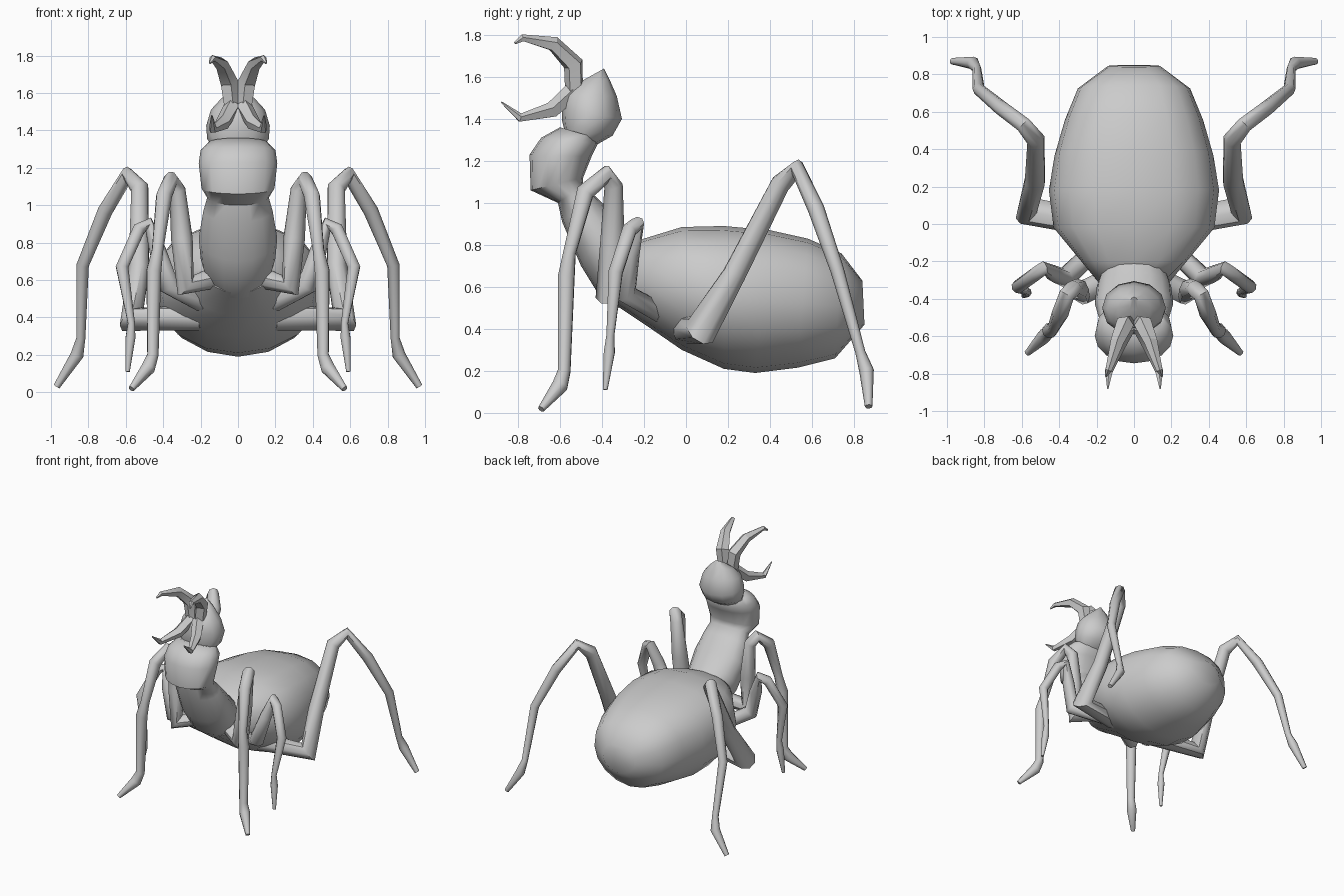
import bpy, bmesh, math
from mathutils import Vector


def skin_rings(name, rings, mirror=False, angle=50):
    """Skin a list of closed point rings, cap both ends, shade smooth."""
    bm = bmesh.new()
    loops = [[bm.verts.new(p) for p in r] for r in rings]
    n = len(loops[0])
    for a, b in zip(loops, loops[1:]):
        for i in range(n):
            j = (i + 1) % n
            bm.faces.new((a[i], a[j], b[j], b[i]))
    bm.faces.new(loops[0])
    bm.faces.new(loops[-1])
    bmesh.ops.recalc_face_normals(bm, faces=bm.faces)
    me = bpy.data.meshes.new(name)
    bm.to_mesh(me)
    bm.free()
    ob = bpy.data.objects.new(name, me)
    bpy.context.collection.objects.link(ob)
    bpy.ops.object.select_all(action='DESELECT')
    ob.select_set(True)
    bpy.context.view_layer.objects.active = ob
    bpy.ops.object.shade_smooth_by_angle(angle=math.radians(angle))
    if mirror:
        ob.modifiers.new("Mirror", 'MIRROR').use_mirror_merge = False
    return ob


def body(name, sections, sides=16, boxy=2.0):
    """Sections: back point (y, z), belly point (y, z), half width."""
    rings = []
    for ty, tz, by, bz, w in sections:
        top, bot = Vector((0, ty, tz)), Vector((0, by, bz))
        mid, half = (top + bot) / 2, (top - bot) / 2
        ring = []
        for i in range(sides):
            a = 2 * math.pi * i / sides
            c, s = math.cos(a), math.sin(a)
            e = 2 / boxy if s > 0 else 1.0
            x = math.copysign(abs(c) ** e, c) * w
            h = math.copysign(abs(s) ** e, s)
            ring.append(mid + half * h + Vector((x, 0, 0)))
        rings.append(ring)
    return skin_rings(name, rings)


def limb(name, path, sides=8, angle=50):
    """Mirrored tapering tube; path points are (x, y, z, radius)."""
    pts = [Vector(p[:3]) for p in path]
    rings, u = [], None
    for i, p in enumerate(pts):
        d_in = (p - pts[max(i - 1, 0)]).normalized()
        d_out = (pts[min(i + 1, len(pts) - 1)] - p).normalized()
        t = (d_in + d_out).normalized()
        ref = u if u else t.orthogonal()
        u = (ref - t * ref.dot(t)).normalized()
        v = t.cross(u)
        r = path[i][3]
        rings.append([p + (u * math.cos(k * math.tau / sides)
                           + v * math.sin(k * math.tau / sides)) * r
                      for k in range(sides)])
    return skin_rings(name, rings, mirror=True, angle=angle)


# Swollen abdomen
body("abdomen", [
    (0.84, 0.63, 0.85, 0.42, 0.14),
    (0.74, 0.76, 0.71, 0.26, 0.30),
    (0.58, 0.83, 0.53, 0.215, 0.37),
    (0.40, 0.87, 0.33, 0.19, 0.425),
    (0.18, 0.89, 0.18, 0.21, 0.455),
    (-0.02, 0.885, -0.02, 0.30, 0.43),
    (-0.20, 0.83, -0.18, 0.41, 0.29),
    (-0.26, 0.80, -0.36, 0.53, 0.19)], boxy=2.5)

# Upright waist and chest
body("thorax", [
    (-0.18, 0.80, -0.32, 0.50, 0.17),
    (-0.26, 0.86, -0.42, 0.57, 0.20),
    (-0.35, 0.95, -0.50, 0.70, 0.21),
    (-0.43, 1.03, -0.59, 0.91, 0.185),
    (-0.49, 1.08, -0.61, 1.00, 0.165),
    (-0.49, 1.12, -0.74, 1.06, 0.195),
    (-0.45, 1.22, -0.745, 1.23, 0.21),
    (-0.42, 1.28, -0.69, 1.31, 0.20),
    (-0.43, 1.31, -0.60, 1.36, 0.16)], boxy=2.3)

# Head with a pointed crown
body("head", [
    (-0.42, 1.28, -0.58, 1.35, 0.14),
    (-0.35, 1.32, -0.59, 1.39, 0.165),
    (-0.305, 1.40, -0.59, 1.45, 0.17),
    (-0.33, 1.51, -0.58, 1.51, 0.145),
    (-0.365, 1.59, -0.54, 1.55, 0.09),
    (-0.39, 1.64, -0.48, 1.59, 0.025)], sides=12)

# Two pairs of curved jaws
limb("upper_jaw", [
    (0.03, -0.53, 1.51, 0.045), (0.05, -0.535, 1.66, 0.05),
    (0.09, -0.63, 1.755, 0.038), (0.135, -0.78, 1.785, 0.018),
    (0.15, -0.815, 1.76, 0.006)], sides=5, angle=30)
limb("lower_jaw", [
    (0.03, -0.54, 1.53, 0.045), (0.08, -0.64, 1.44, 0.04),
    (0.135, -0.79, 1.405, 0.022), (0.14, -0.88, 1.48, 0.004)],
    sides=5, angle=30)

# Legs
limb("front_leg", [
    (0.10, -0.28, 0.62, 0.06), (0.28, -0.37, 0.57, 0.065),
    (0.30, -0.35, 0.82, 0.058), (0.325, -0.345, 1.08, 0.045),
    (0.36, -0.38, 1.135, 0.045), (0.395, -0.48, 1.05, 0.045),
    (0.43, -0.555, 0.76, 0.032), (0.45, -0.57, 0.65, 0.042),
    (0.455, -0.58, 0.20, 0.032), (0.48, -0.60, 0.13, 0.04),
    (0.57, -0.69, 0.018, 0.017)])
limb("middle_leg", [
    (0.20, -0.13, 0.48, 0.05), (0.37, -0.29, 0.57, 0.055),
    (0.43, -0.265, 0.76, 0.045), (0.48, -0.235, 0.90, 0.037),
    (0.53, -0.27, 0.87, 0.037), (0.62, -0.335, 0.67, 0.036),
    (0.57, -0.36, 0.37, 0.02), (0.575, -0.365, 0.29, 0.028),
    (0.59, -0.385, 0.11, 0.012)])
limb("rear_leg", [
    (0.20, 0.00, 0.40, 0.07), (0.57, 0.07, 0.39, 0.08),
    (0.53, 0.23, 0.66, 0.058), (0.525, 0.45, 1.09, 0.05),
    (0.59, 0.53, 1.165, 0.042), (0.71, 0.62, 0.97, 0.04),
    (0.83, 0.72, 0.68, 0.033), (0.84, 0.83, 0.29, 0.024),
    (0.86, 0.86, 0.20, 0.035), (0.97, 0.87, 0.03, 0.018)])
